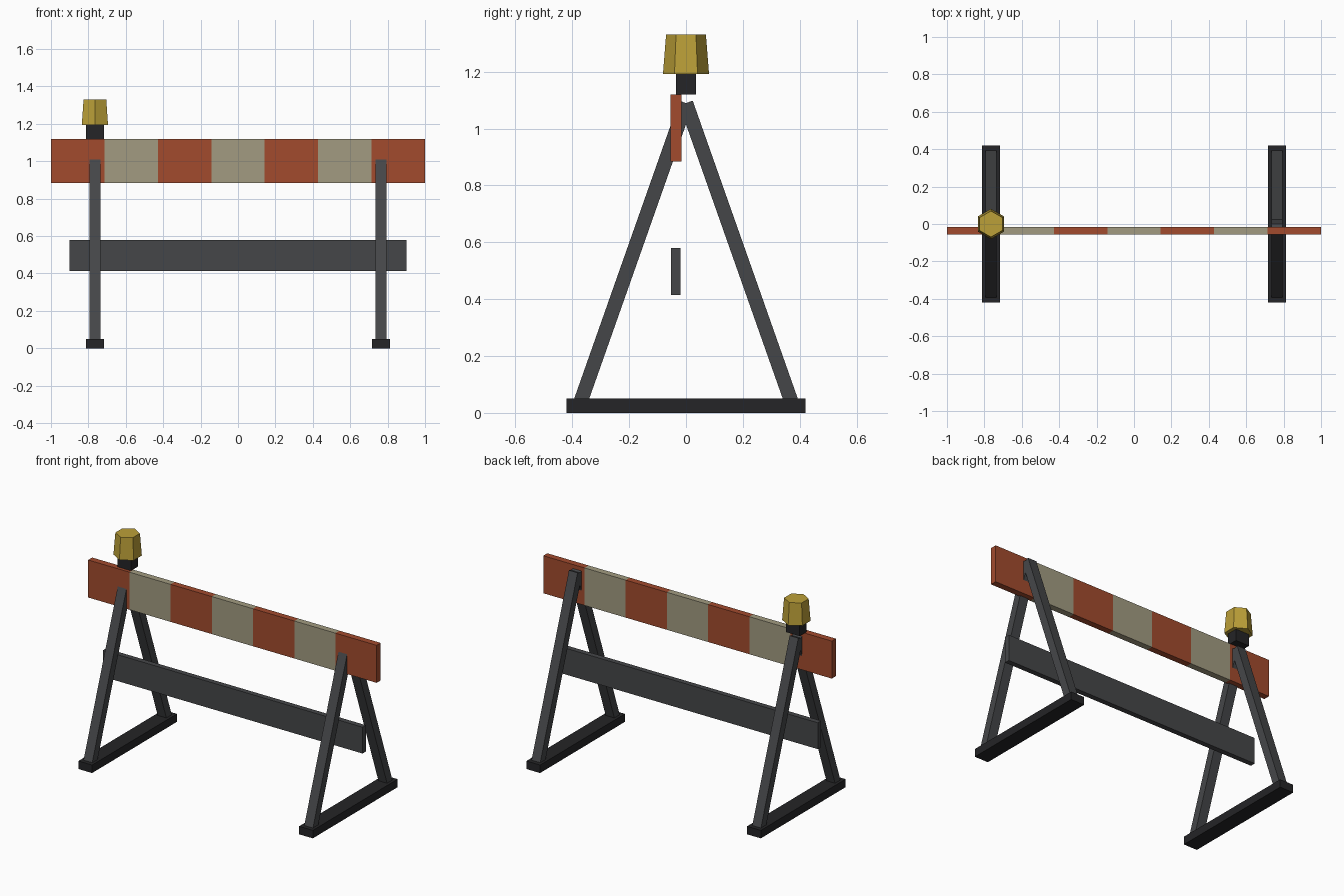
import bpy, bmesh, math
from mathutils import Matrix, Vector

if "Cube" in bpy.data.objects:
    bpy.data.objects.remove(bpy.data.objects["Cube"])


def material(name, rgb):
    m = bpy.data.materials.new(name)
    m.diffuse_color = (*rgb, 1)
    m.use_nodes = True
    m.node_tree.nodes["Principled BSDF"].inputs["Base Color"].default_value = m.diffuse_color
    return m


ORANGE = material("orange", (0.36, 0.07, 0.027))
CREAM = material("cream", (0.36, 0.33, 0.22))
STEEL = material("dark_steel", (0.06, 0.062, 0.066))
RUBBER = material("black_rubber", (0.018, 0.018, 0.02))
AMBER = material("amber", (0.50, 0.35, 0.04))


def add_object(name, bm, *mats):
    me = bpy.data.meshes.new(name)
    bm.to_mesh(me)
    bm.free()
    ob = bpy.data.objects.new(name, me)
    bpy.context.collection.objects.link(ob)
    for m in mats:
        me.materials.append(m)
    return ob


def box_mesh(center, size, tilt=0):
    bm = bmesh.new()
    mat = (Matrix.Translation(center) @ Matrix.Rotation(tilt, 4, 'X')
           @ Matrix.Diagonal((*size, 1)))
    bmesh.ops.create_cube(bm, size=1, matrix=mat)
    return bm


# Striped top board: one box cut into seven bands
bm = box_mesh((0, -0.035, 1.0025), (2, 0.04, 0.235))
for i in range(1, 7):
    bmesh.ops.bisect_plane(bm, geom=bm.verts[:] + bm.edges[:] + bm.faces[:],
                           plane_co=(-1 + i * 2 / 7, 0, 0), plane_no=(1, 0, 0))
for f in bm.faces:
    band = min(6, max(0, int((f.calc_center_median().x + 1) * 3.5)))
    f.material_index = band % 2
add_object("striped_board", bm, ORANGE, CREAM)

# Plain lower board
add_object("lower_board", box_mesh((0, -0.036, 0.497), (1.8, 0.033, 0.165)), STEEL)

# A-frames: a foot bar and two leaning legs at each end
LEG_X = 0.765
for side, sx in (("left", -1), ("right", 1)):
    x = sx * LEG_X
    add_object(side + "_foot", box_mesh((x, 0, 0.025), (0.095, 0.84, 0.05)), RUBBER)
    for end, sy in (("front", -1), ("back", 1)):
        low, high = Vector((x, sy * 0.375, 0.027)), Vector((x, 0, 1.09))
        d = high - low
        tilt = math.atan2(-d.y, d.z)
        add_object(f"{side}_{end}_leg",
                   box_mesh((low + high) / 2, (0.06, 0.05, d.length), tilt), STEEL)

# Warning lamp: block base and six-sided tapered lens
add_object("lamp_base", box_mesh((-LEG_X, 0, 1.1575), (0.095, 0.07, 0.075)), RUBBER)
bm = bmesh.new()
bmesh.ops.create_cone(bm, cap_ends=True, segments=6, radius1=0.081, radius2=0.07,
                      depth=0.138,
                      matrix=Matrix.Translation((-LEG_X, 0, 1.262)))
# Turn corners to face front and back
if max(v.co.x for v in bm.verts) + LEG_X > 0.078:
    bmesh.ops.rotate(bm, verts=bm.verts, cent=(-LEG_X, 0, 0),
                     matrix=Matrix.Rotation(math.radians(30), 3, 'Z'))
add_object("lamp_lens", bm, AMBER)
